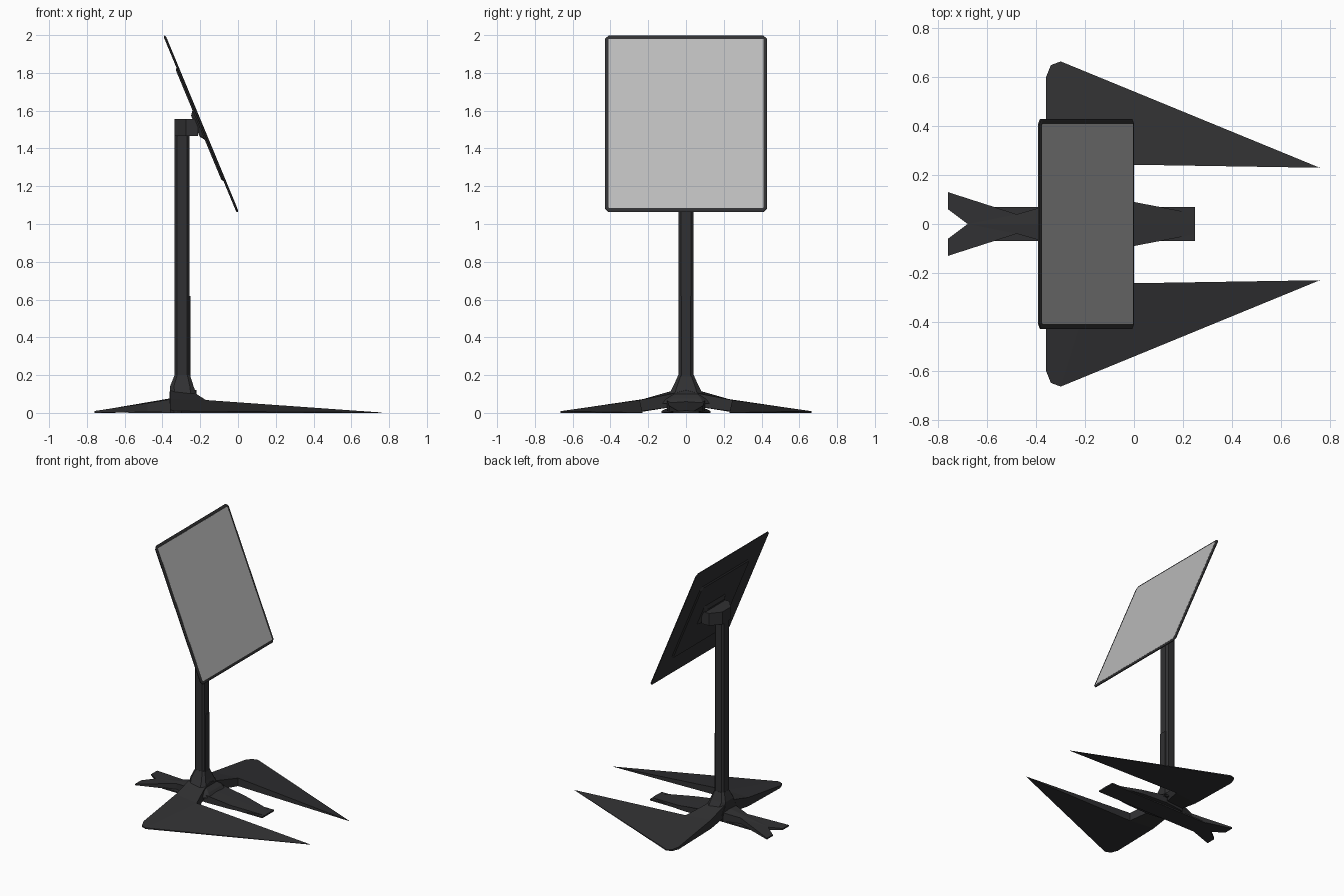
import bpy, bmesh, math
from mathutils import Matrix, Vector

if "Cube" in bpy.data.objects:
    bpy.data.objects.remove(bpy.data.objects["Cube"])

dark = bpy.data.materials.new("dark_metal")
dark.diffuse_color = (0.03, 0.03, 0.032, 1)
dark.use_nodes = True
dark.node_tree.nodes["Principled BSDF"].inputs["Base Color"].default_value = dark.diffuse_color
grey = bpy.data.materials.new("screen_grey")
grey.diffuse_color = (0.5, 0.5, 0.5, 1)
grey.use_nodes = True
grey.node_tree.nodes["Principled BSDF"].inputs["Base Color"].default_value = grey.diffuse_color


def finish(name, bm, mat, matrix=None):
    bmesh.ops.recalc_face_normals(bm, faces=bm.faces)
    me = bpy.data.meshes.new(name)
    if matrix:
        bm.transform(matrix)
    bm.to_mesh(me)
    bm.free()
    me.materials.append(mat)
    ob = bpy.data.objects.new(name, me)
    bpy.context.collection.objects.link(ob)
    return ob


def loft(name, rings, mat=dark, matrix=None):
    """Stack of chamfered rectangles: (z, x0, x1, y0, y1, chamfer)."""
    bm = bmesh.new()
    loops = []
    for z, x0, x1, y0, y1, c in rings:
        pts = [(x0 + c, y0), (x1 - c, y0), (x1, y0 + c), (x1, y1 - c),
               (x1 - c, y1), (x0 + c, y1), (x0, y1 - c), (x0, y0 + c)]
        loops.append([bm.verts.new((x, y, z)) for x, y in pts])
    for a, b in zip(loops, loops[1:]):
        for i in range(8):
            j = (i + 1) % 8
            bm.faces.new((a[i], a[j], b[j], b[i]))
    bm.faces.new(loops[0])
    bm.faces.new(loops[-1])
    return finish(name, bm, mat, matrix)


def half_slab(name, pts, faces=None):
    """Outline points (x, y, top z, bottom z) on the +y side, mirrored over y."""
    bm = bmesh.new()
    top = [bm.verts.new((x, y, t)) for x, y, t, b in pts]
    bot = [bm.verts.new((x, y, b)) for x, y, t, b in pts]
    n = len(pts)
    for f in faces or [range(n)]:
        bm.faces.new([top[i] for i in f])
        bm.faces.new([bot[i] for i in reversed(f)])
    for i in range(n):
        j = (i + 1) % n
        if pts[i][1] or pts[j][1]:
            bm.faces.new((top[i], top[j], bot[j], bot[i]))
    ob = finish(name, bm, dark)
    ob.modifiers.new("mirror", 'MIRROR').use_axis = (False, True, False)
    return ob


# Swept base legs with long pointed feet
half_slab("base_legs", [
    (-.36, 0, .13, .03), (-.36, .08, .115, .03), (-.36, .22, .074, .008),
    (-.36, .6, .018, 0), (-.34, .65, .011, 0), (-.30, .665, .009, 0),
    (.76, .23, .002, 0), (-.17, .245, .068, .008), (-.22, .08, .10, .03),
    (-.22, 0, .12, .03)],
    [[0, 1, 8, 9], [1, 2, 7, 8], [2, 3, 4, 5, 7], [5, 6, 7]])

# Central spine: tapered front tongue, forked tail and flat plate
half_slab("front_tongue", [
    (-.36, 0, .08, .008), (.25, 0, .012, .004), (.25, .042, .01, .004),
    (0, .09, .038, .008), (-.2, .10, .065, .01), (-.36, .08, .075, .01)],
    [[0, 1, 2, 3, 4, 5]])
half_slab("tail_fork", [
    (-.34, 0, .08, .008), (-.34, .08, .075, .008), (-.48, .04, .052, .006),
    (-.76, .13, .01, 0), (-.76, .06, .01, 0), (-.68, 0, .022, 0)],
    [[0, 1, 2, 5], [2, 3, 4, 5]])
loft("spine_plate", [(0, -.58, .25, -.07, .07, .001), (.01, -.58, .25, -.07, .07, .001)])

# Flared hub and post
loft("hub_collar", [
    (.05, -.362, -.17, -.13, .13, .04), (.075, -.362, -.19, -.12, .12, .04),
    (.10, -.362, -.22, -.09, .09, .03), (.14, -.36, -.235, -.068, .068, .02),
    (.20, -.336, -.254, -.041, .041, .014)])
loft("post", [(.18, -.335, -.258, -.04, .04, .013), (1.48, -.335, -.258, -.04, .04, .013)])
loft("post_cover", [(.18, -.27, -.252, -.028, .028, .003), (.62, -.27, -.252, -.028, .028, .003)])

# Bracket joining the post to the tilted panel
half_slab("bracket", [
    (-.335, 0, 1.557, 1.465), (-.335, .05, 1.557, 1.465), (-.275, .12, 1.557, 1.465),
    (-.212, .12, 1.557, 1.465), (-.212, 0, 1.557, 1.465)])

# Tilted panel frame: local x = across, y = up the panel, z = outwards
up = Vector((-.39, 0, .94)).normalized()
across = Vector((0, 1, 0))
out = across.cross(up)
tilt = Matrix((across, up, out)).transposed().to_4x4()
tilt.translation = (-.196, 0, 1.53)


def ring(w, hx, hy, c):
    return (w, -hx, hx, -hy, hy, c)


loft("panel_frame", [ring(-.006, .42, .497, .018), ring(-.003, .43, .505, .02),
                     ring(.003, .43, .505, .02), ring(.006, .422, .497, .018)], dark, tilt)
loft("panel_back", [ring(-.014, .28, .315, .02), ring(-.005, .29, .325, .02)], dark, tilt)
loft("panel_mount", [ring(-.032, .11, .06, .01), ring(-.01, .13, .09, .01)], dark, tilt)
loft("screen", [ring(.004, .41, .485, .003), ring(.0068, .41, .485, .003)], grey, tilt)
